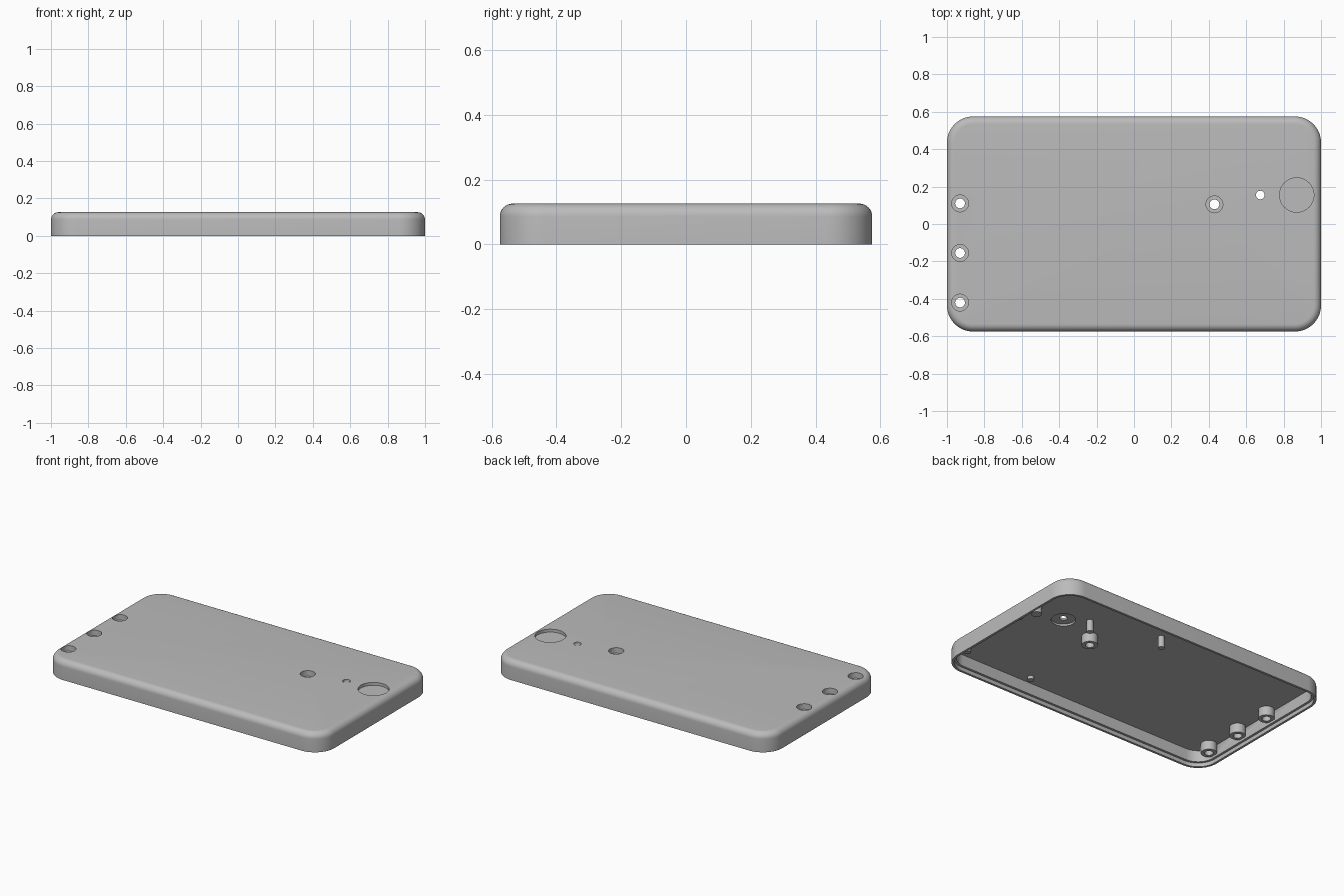
import bpy, bmesh, math

if "Cube" in bpy.data.objects:
    bpy.data.objects.remove(bpy.data.objects["Cube"], do_unlink=True)

HALF_X, HALF_Y, HEIGHT = 1.0, 0.575, 0.126
CORNER, EDGE, FLOOR = 0.14, 0.04, 0.1

grey = bpy.data.materials.new("plain_grey")
grey.use_nodes = True
COLOUR = (0.5, 0.5, 0.5, 1)
grey.diffuse_color = COLOUR
grey.node_tree.nodes["Principled BSDF"].inputs["Base Color"].default_value = COLOUR


def finish(name, bm):
    bmesh.ops.recalc_face_normals(bm, faces=bm.faces)
    mesh = bpy.data.meshes.new(name)
    bm.to_mesh(mesh)
    bm.free()
    mesh.materials.append(grey)
    ob = bpy.data.objects.new(name, mesh)
    bpy.context.collection.objects.link(ob)
    return ob


def activate(ob):
    bpy.ops.object.select_all(action="DESELECT")
    ob.select_set(True)
    bpy.context.view_layer.objects.active = ob


def smooth(ob):
    activate(ob)
    bpy.ops.object.shade_smooth_by_angle(angle=math.radians(35))


def bridge(bm, rings, closed=False):
    pairs = list(zip(rings, rings[1:]))
    if closed:
        pairs.append((rings[-1], rings[0]))
    for a, b in pairs:
        for i in range(len(a)):
            j = (i + 1) % len(a)
            bm.faces.new((a[i], a[j], b[j], b[i]))


def rounded_ring(bm, inset, z, steps=12):
    """Rounded rectangle, moved inwards by inset."""
    r = CORNER - inset
    verts = []
    for k, (sx, sy) in enumerate(((1, 1), (-1, 1), (-1, -1), (1, -1))):
        for s in range(steps + 1):
            a = math.pi / 2 * (k + s / steps)
            verts.append(bm.verts.new((sx * (HALF_X - CORNER) + r * math.cos(a),
                                       sy * (HALF_Y - CORNER) + r * math.sin(a), z)))
    return verts


def lathe(name, x, y, profile, closed=True, sides=32):
    """Turn a profile of (radius, z) about a vertical axis."""
    bm = bmesh.new()
    rings = [[bm.verts.new((x + r * math.cos(2 * math.pi * i / sides),
                            y + r * math.sin(2 * math.pi * i / sides), z))
              for i in range(sides)] for r, z in profile]
    bridge(bm, rings, closed)
    if not closed:
        bm.faces.new(rings[0])
        bm.faces.new(rings[-1])
    return finish(name, bm)


def rod(name, x, y, r, z0, z1):
    return lathe(name, x, y, [(r, z0), (r, z1)], closed=False)


# Shell: cavity, stepped lip, outer wall and rounded top edge
profile = [(0.03, FLOOR), (0.03, 0.025), (0.015, 0.025), (0.015, 0), (0, 0)]
for s in range(9):
    a = math.pi / 2 * s / 8
    profile.append((EDGE * (1 - math.cos(a)), HEIGHT - EDGE + EDGE * math.sin(a)))
bm = bmesh.new()
rings = [rounded_ring(bm, inset, z) for inset, z in profile]
bridge(bm, rings)
bm.faces.new(rings[0])
bm.faces.new(rings[-1])
shell = finish("cover_shell", bm)

# Screw holes, small opening, round recess and inner seat
SCREWS = [(-0.93, 0.11), (-0.93, -0.155), (-0.93, -0.42), (0.43, 0.105)]
cutters = [rod("screw_cutter", x, y, 0.045, 0.08, 0.2) for x, y in SCREWS]
cutters += [rod("opening_cutter", 0.675, 0.155, 0.023, 0.05, 0.2),
            rod("seat_cutter", 0.675, 0.155, 0.073, 0.05, 0.112),
            rod("recess_cutter", 0.87, 0.155, 0.092, 0.107, 0.2)]
for cutter in cutters:
    cutter.hide_render = True
    mod = shell.modifiers.new("cut", "BOOLEAN")
    mod.operation, mod.solver, mod.object = "DIFFERENCE", "EXACT", cutter
    activate(shell)
    bpy.ops.object.modifier_apply(modifier=mod.name)
    bpy.data.objects.remove(cutter, do_unlink=True)
smooth(shell)

# Hollow screw bosses
for x, y in SCREWS:
    smooth(lathe("screw_boss", x, y, [(0.026, 0.04), (0.048, 0.04), (0.048, 0.105),
                                      (0.045, 0.105), (0.045, 0.09), (0.026, 0.09)]))

# Locating pins and short nubs on the inner floor
for x, y, r, end in ((0.1, 0.37, 0.02, 0.025), (0.545, 0.245, 0.02, 0.025),
                     (0.895, 0.17, 0.032, 0.05), (0.908, 0.03, 0.02, 0.08),
                     (0.883, -0.478, 0.02, 0.08), (0.386, -0.489, 0.02, 0.08)):
    smooth(rod("locating_pin", x, y, r, end, FLOOR + 0.003))
